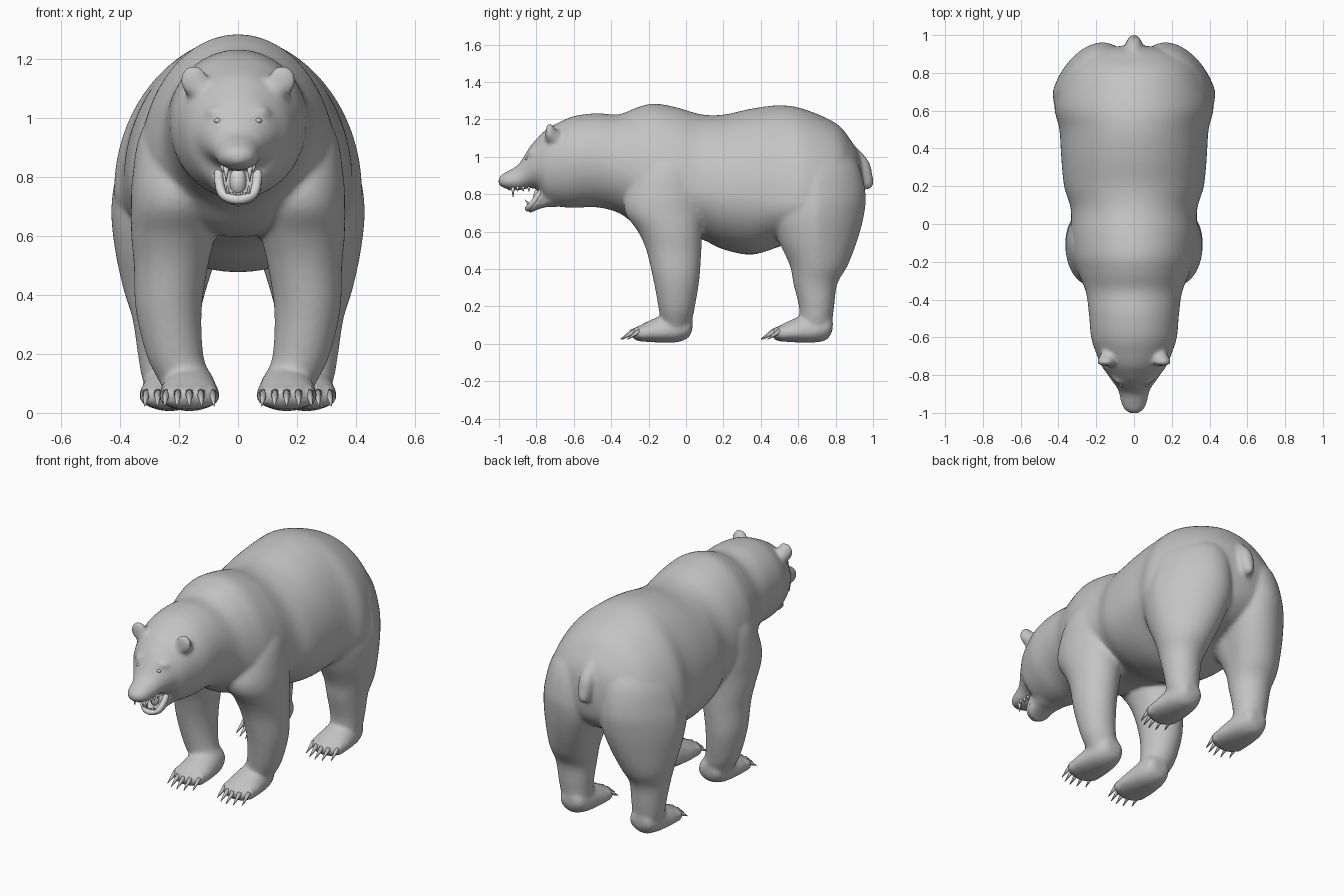
import bpy, bmesh, math
from mathutils import Vector, Matrix


def material(name, v):
    m = bpy.data.materials.new(name)
    m.diffuse_color = (v, v, v, 1)
    return m


FUR = material("grey fur", 0.55)
PALE = material("pale grey", 0.68)


def spline(rows, steps):
    """Catmull-Rom interpolation of number tuples."""
    out = []
    for i in range(len(rows) - 1):
        p = [rows[max(0, min(len(rows) - 1, i + k))] for k in (-1, 0, 1, 2)]
        for s in range(steps):
            t = s / steps
            out.append([0.5 * (2 * b + (c - a) * t + (2 * a - 5 * b + 4 * c - d) * t * t
                               + (3 * b - a - 3 * c + d) * t ** 3) for a, b, c, d in zip(*p)])
    return out + [list(rows[-1])]


def finish(name, bm, mat=FUR):
    bmesh.ops.recalc_face_normals(bm, faces=bm.faces)
    for f in bm.faces:
        f.smooth = True
    me = bpy.data.meshes.new(name)
    bm.to_mesh(me)
    bm.free()
    me.materials.append(mat)
    ob = bpy.data.objects.new(name, me)
    bpy.context.collection.objects.link(ob)
    return ob


def loft(name, sections, mat=FUR):
    bm = bmesh.new()
    rings = [[bm.verts.new(p) for p in s] for s in sections]
    n = len(rings[0])
    for a, b in zip(rings, rings[1:]):
        for i in range(n):
            bm.faces.new((a[i], a[(i + 1) % n], b[(i + 1) % n], b[i]))
    bm.faces.new(rings[0])
    bm.faces.new(rings[-1])
    return finish(name, bm, mat)


ANG = [2 * math.pi * i / 72 for i in range(72)]


def loft_y(name, rows, cx=0, dy=0):
    """Rows: y, top, bottom, height of widest point, half width."""
    return loft(name, [[(cx + w * math.cos(a), y + dy,
                         zc + (t - zc if math.sin(a) > 0 else zc - b) * math.sin(a)) for a in ANG]
                       for y, t, b, zc, w in spline(rows, 8)])


def loft_z(name, rows, side):
    """Rows: z, centre x, centre y, radius x, radius y, inward lean of the rear."""
    return loft(name, [[(side * (cx + rx * math.cos(a) - lean * max(0, math.sin(a))),
                         cy + ry * math.sin(a), z) for a in ANG]
                       for z, cx, cy, rx, ry, lean in spline(rows, 8)])


def tube(name, rows, mat=FUR):
    """Rows: x, y, z, radius."""
    pts = spline(rows, 6)
    rings = []
    for i, p in enumerate(pts):
        d = Vector(pts[min(i + 1, len(pts) - 1)][:3]) - Vector(pts[max(i - 1, 0)][:3])
        u = d.cross(Vector((1, 0, 0)) if name == "tail" else Vector((0, 0.7, 0.7))).normalized()
        v = d.cross(u).normalized()
        rings.append([Vector(p[:3]) + p[3] * (u * math.cos(a) + v * math.sin(a)) for a in ANG[::6]])
    return loft(name, rings, mat)


def balls(name, items, mat=FUR, dish=1.0):
    """Ellipsoids given as (centre, radii); dish scales the front half."""
    bm = bmesh.new()
    for c, r in items:
        new = bmesh.ops.create_uvsphere(bm, u_segments=20, v_segments=12, radius=1)["verts"]
        for v in new:
            if v.co.y < 0:
                v.co.y *= dish
            v.co = Vector(c) + Vector(v.co[i] * r[i] for i in range(3))
    return finish(name, bm, mat)


def cones(name, items, mat=FUR):
    """Pointed spikes given as (base, tip, radius)."""
    bm = bmesh.new()
    for a, b, r in items:
        a, b = Vector(a), Vector(b)
        q = (b - a).to_track_quat('Z', 'Y').to_matrix().to_4x4()
        bmesh.ops.create_cone(bm, cap_ends=True, segments=8, radius1=r, radius2=0.002,
                              depth=(b - a).length, matrix=Matrix.Translation((a + b) / 2) @ q)
    return finish(name, bm, mat)


# torso, neck and skull, then the chin
parts = [loft_y("body", [
    (0.945, 0.91, 0.80, 0.85, 0.05), (0.925, 1.01, 0.72, 0.85, 0.17), (0.88, 1.09, 0.66, 0.82, 0.275),
    (0.80, 1.18, 0.61, 0.78, 0.36), (0.63, 1.255, 0.57, 0.75, 0.42), (0.50, 1.275, 0.52, 0.76, 0.395),
    (0.35, 1.257, 0.477, 0.79, 0.385), (0.20, 1.225, 0.505, 0.80, 0.37), (0.08, 1.227, 0.56, 0.82, 0.335),
    (-0.05, 1.264, 0.59, 0.84, 0.335), (-0.17, 1.284, 0.60, 0.86, 0.325), (-0.26, 1.264, 0.63, 0.89, 0.295),
    (-0.36, 1.227, 0.70, 0.94, 0.255), (-0.48, 1.232, 0.73, 0.98, 0.238), (-0.60, 1.217, 0.727, 0.98, 0.227),
    (-0.69, 1.178, 0.735, 0.97, 0.198), (-0.75, 1.143, 0.755, 0.96, 0.172),
    (-0.79, 1.105, 0.82, 0.95, 0.145), (-0.83, 1.06, 0.832, 0.935, 0.117), (-0.865, 1.005, 0.825, 0.91, 0.092),
    (-0.90, 0.955, 0.82, 0.88, 0.078), (-0.95, 0.925, 0.825, 0.87, 0.067),
    (-0.985, 0.905, 0.838, 0.87, 0.048), (-1.003, 0.885, 0.852, 0.87, 0.02)]),
    loft_y("chin", [
        (-0.62, 0.82, 0.735, 0.78, 0.11), (-0.72, 0.82, 0.735, 0.775, 0.09), (-0.78, 0.76, 0.722, 0.742, 0.066),
        (-0.83, 0.735, 0.703, 0.72, 0.048), (-0.852, 0.728, 0.71, 0.72, 0.028)])]

# legs and feet
FOOT = [(0.035, 0.13, 0.08, 0.10, 0.04), (0.015, 0.16, 0.035, 0.09, 0.07), (-0.04, 0.18, 0.01, 0.07, 0.088),
        (-0.12, 0.155, 0.006, 0.06, 0.098), (-0.20, 0.122, 0.01, 0.055, 0.103),
        (-0.26, 0.09, 0.015, 0.05, 0.085), (-0.28, 0.07, 0.03, 0.05, 0.05)]
claws = []
for s in (-1, 1):
    parts.append(loft_z("front_leg", [
        (1.08, 0.17, -0.10, 0.07, 0.08, 0), (0.95, 0.20, -0.10, 0.13, 0.16, 0),
        (0.80, 0.208, -0.115, 0.15, 0.21, 0), (0.70, 0.215, -0.115, 0.148, 0.21, 0),
        (0.60, 0.22, -0.085, 0.142, 0.172, 0), (0.50, 0.227, -0.065, 0.126, 0.147, 0),
        (0.35, 0.235, -0.052, 0.112, 0.124, 0), (0.20, 0.215, -0.05, 0.097, 0.098, 0),
        (0.12, 0.185, -0.052, 0.09, 0.082, 0), (0.06, 0.17, -0.055, 0.07, 0.05, 0)], s))
    parts.append(loft_z("hind_leg", [
        (1.06, 0.17, 0.70, 0.09, 0.14, 0.02), (0.95, 0.20, 0.70, 0.165, 0.225, 0.045),
        (0.80, 0.225, 0.70, 0.19, 0.26, 0.06), (0.68, 0.235, 0.70, 0.195, 0.25, 0.065),
        (0.55, 0.245, 0.705, 0.172, 0.21, 0.05), (0.42, 0.249, 0.71, 0.14, 0.155, 0.02),
        (0.32, 0.245, 0.692, 0.113, 0.117, 0), (0.20, 0.242, 0.698, 0.098, 0.094, 0),
        (0.12, 0.238, 0.695, 0.088, 0.085, 0), (0.06, 0.235, 0.69, 0.07, 0.06, 0)], s))
    for cx, dy in ((0.165, 0), (0.232, 0.75)):
        parts.append(loft_y("foot", FOOT, s * cx, dy))
        for i in range(-2, 3):
            x, y = s * cx + i * 0.039, dy - 0.262 + 0.009 * i * i
            parts.append(balls("toe", [((x, y, 0.058), (0.024, 0.04, 0.034))]))
            claws.append(((x, y - 0.02, 0.068), (x + i * 0.003, y - 0.088, 0.024), 0.015))
parts.append(balls("hind_heels", [((s * 0.235, 0.715, 0.075), (0.08, 0.065, 0.065)) for s in (-1, 1)]))

# tail, ears, brows, nose, jaw sides
JAW = [(0.063, 0.74, 0.85), (0.065, 0.785, 0.79), (0.05, 0.824, 0.738), (0, 0.842, 0.72)]
JAW = [(-x, -y, z) for x, y, z in JAW] + [(x, -y, z) for x, y, z in JAW[-2::-1]]
parts += [
    tube("tail", [(0, 0.88, 1.04, 0.03), (0, 0.935, 0.96, 0.045), (0, 0.955, 0.90, 0.043), (0, 0.973, 0.85, 0.032),
                  (0, 0.98, 0.828, 0.014)]),
    balls("ears", [((s * 0.15, -0.735, 1.128), (0.047, 0.04, 0.052)) for s in (-1, 1)], dish=0.4),
    balls("ear_bases", [((s * 0.135, -0.71, 1.105), (0.05, 0.045, 0.045)) for s in (-1, 1)]),
    balls("brows", [((s * 0.065, -0.82, 1.02), (0.045, 0.03, 0.02)) for s in (-1, 1)]),
    balls("nose", [((0, -0.972, 0.884), (0.036, 0.026, 0.022))]),
    balls("throat", [((0, -0.715, 0.785), (0.095, 0.085, 0.055))]),
    tube("jaw_sides", [(x, y + 0.008, z - 0.002, 0.019) for x, y, z in JAW])]

# fuse the furry parts into one soft skin
bpy.ops.object.select_all(action='DESELECT')
for p in parts:
    p.select_set(True)
bpy.context.view_layer.objects.active = parts[0]
bpy.ops.object.join()
skin = bpy.context.view_layer.objects.active
rm = skin.modifiers.new("fuse", 'REMESH')
rm.mode = 'VOXEL'
rm.voxel_size = 0.01
rm.use_smooth_shade = True
sm = skin.modifiers.new("soften", 'SMOOTH')
sm.factor = 0.5
sm.iterations = 12
for m in ("fuse", "soften"):
    bpy.ops.object.modifier_apply(modifier=m)
skin.data.materials.clear()
skin.data.materials.append(FUR)
for f in skin.data.polygons:
    f.material_index = 0

# pale lip and tongue
tube("lower_lip", [(x, y - 0.004, z + 0.003, 0.016) for x, y, z in JAW], PALE)
balls("tongue", [((0, -0.782, 0.785), (0.03, 0.035, 0.05))], PALE)

# claws, teeth, eyes
cones("claws", claws)
teeth = []
for s in (-1, 1):
    teeth.append(((s * 0.04, -0.925, 0.84), (s * 0.04, -0.925, 0.785), 0.011))
    teeth.append(((s * 0.036, -0.832, 0.735), (s * 0.036, -0.86, 0.77), 0.010))
    for i in range(3):
        x = s * (0.006 + 0.010 * i)
        teeth.append(((x, -0.95 + 0.005 * i, 0.845), (x, -0.95 + 0.005 * i, 0.82), 0.006))
        teeth.append(((x, -0.84, 0.73), (x, -0.848, 0.748), 0.006))
        teeth.append(((s * 0.052, -0.90 + 0.03 * i, 0.84), (s * 0.052, -0.90 + 0.03 * i, 0.815), 0.009))
cones("teeth", teeth, PALE)
balls("eyes", [((s * 0.068, -0.848, 0.99), (0.013, 0.013, 0.01)) for s in (-1, 1)])
